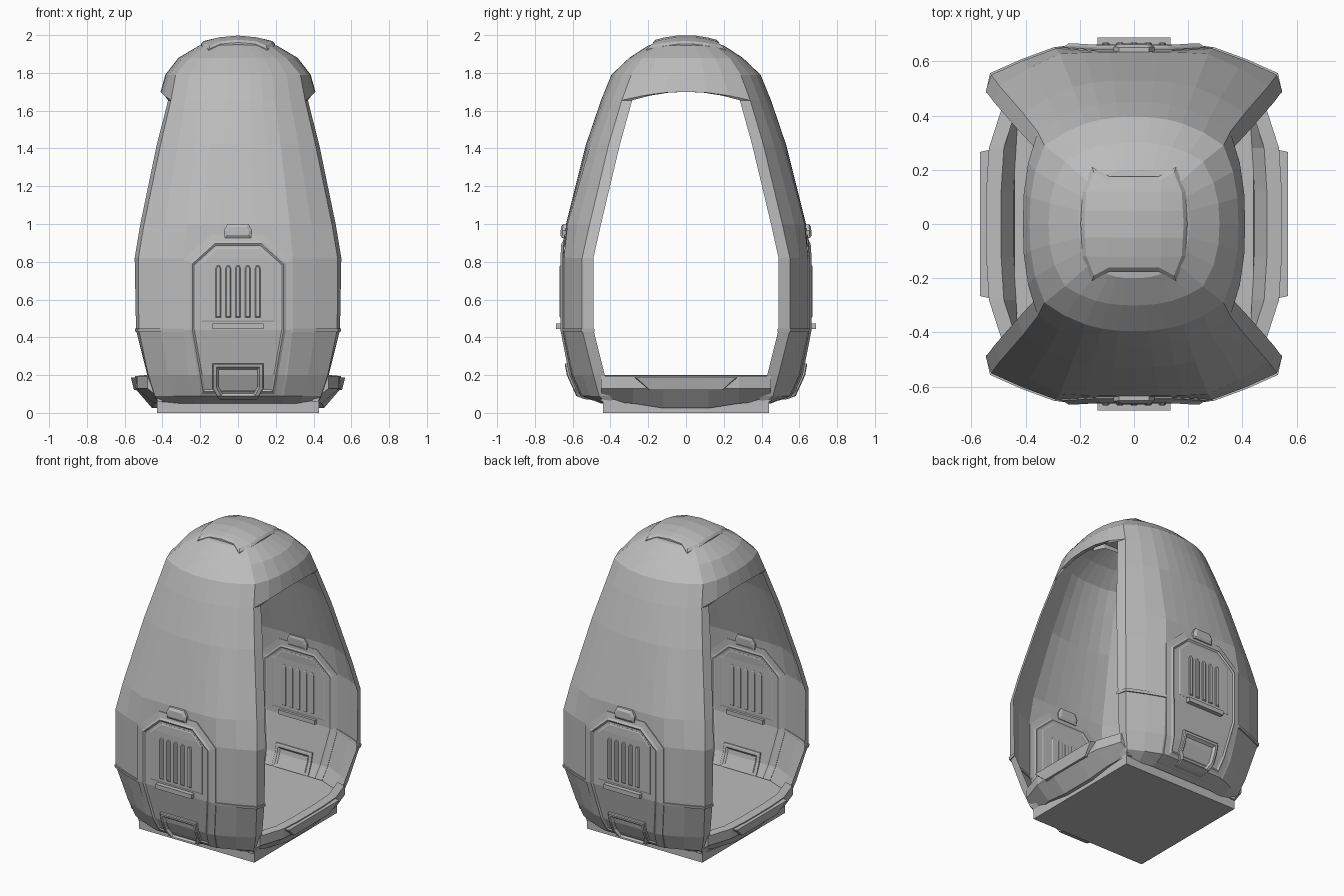
import bpy, bmesh, math
from mathutils import Vector

if "Cube" in bpy.data.objects:
    bpy.data.objects.remove(bpy.data.objects["Cube"])

grey = bpy.data.materials.new("pod grey")
grey.diffuse_color = (0.5, 0.5, 0.5, 1)
grey.use_nodes = True
grey.node_tree.nodes["Principled BSDF"].inputs["Base Color"].default_value = grey.diffuse_color


def finish(name, bm):
    bmesh.ops.remove_doubles(bm, verts=bm.verts, dist=0.0005)
    bmesh.ops.recalc_face_normals(bm, faces=bm.faces)
    me = bpy.data.meshes.new(name)
    bm.to_mesh(me)
    bm.free()
    me.materials.append(grey)
    ob = bpy.data.objects.new(name, me)
    bpy.context.collection.objects.link(ob)
    return ob


# Shell levels: z, wall depth at centre, outer corner x y, inner corner x y, side bulge x
LEVELS = [
    (0.05, 0.45, 0.42, 0.42, 0.42, 0.38, 0.42),
    (0.09, 0.55, 0.44, 0.46, 0.445, 0.40, 0.45),
    (0.20, 0.60, 0.475, 0.49, 0.48, 0.43, 0.5),
    (0.44, 0.647, 0.525, 0.55, 0.54, 0.49, 0.5),
    (0.82, 0.647, 0.527, 0.55, 0.547, 0.49, 0.5),
    (1.00, 0.635, 0.497, 0.51, 0.517, 0.45, 0.5),
    (1.42, 0.53, 0.41, 0.41, 0.43, 0.35, 0.45),
    (1.655, 0.45, 0.355, 0.34, 0.37, 0.285, 0.41),
    (1.79, 0.395, 0.33, 0.29, 0.30, 0.25, 0.385),
    (1.88, 0.30, 0.255, 0.23, 0.22, 0.19, 0.315),
    (1.945, 0.20, 0.165, 0.15, 0.13, 0.11, 0.205),
]
OPEN = 7


def level_at(z):
    for a, b in zip(LEVELS, LEVELS[1:]):
        if z <= b[0]:
            t = max(0, (z - a[0]) / (b[0] - a[0]))
            return [p + (q - p) * t for p, q in zip(a, b)]
    return LEVELS[-1]


TS = [-1, -0.78, -0.55, -0.37, -0.18, 0, 0.18, 0.37, 0.55, 0.78]
N, M = len(TS), 6      # facets across a wall and across a side


def drop(t, z):
    """Section of a wall: flat middle low down, rounder towards the top."""
    w = min(1, max(0, (z - 0.82) / 0.7))
    flat = max(0, (abs(t) - 0.55) / 0.45) ** 1.15
    return flat * (1 - w) + abs(t) ** 2.4 * w


def ring(i, inner):
    z, yc, xo, yo, xi, yi, sx = LEVELS[i]
    x, y = (xi, yi) if inner else (xo, yo)
    if inner:
        sx -= 0.025
    half = [Vector((x * t, -yc + (yc - y) * drop(t, z), z)) for t in TS]
    for k in range(M):
        s = -1 + 2 * k / M
        lift = 0.045 * (1 - s * s) if i == OPEN else 0
        half.append(Vector((x + (sx - x) * (1 - abs(s) ** 2.5), y * s, z + lift)))
    return half + [Vector((-p.x, -p.y, p.z)) for p in half]


# Egg shell: thin walls and dome, with an inward flange round each open side
bm = bmesh.new()


def quad(*pts):
    bm.faces.new([bm.verts.new(p) for p in pts])


rings = [(ring(i, False), ring(i, True)) for i in range(len(LEVELS))]
total = 2 * (N + M)
for i, (out, inn) in enumerate(rings):
    for k in range(total):
        j = (k + 1) % total
        wall = k % (N + M) < N
        if i + 1 < len(rings) and (wall or i >= OPEN):
            nxt = rings[i + 1][0]
            quad(out[k], out[j], nxt[j], nxt[k])
        if i == OPEN and not wall:
            quad(out[k], out[j], inn[j], inn[k])
        if i == len(rings) - 1:
            quad(out[k], out[j], Vector((0, 0, 1.978)))
    if i < OPEN:
        nxt = rings[i + 1]
        for k in (0, N, N + M, 2 * N + M):
            quad(out[k], inn[k], nxt[1][k], nxt[0][k])
finish("egg_shell", bm)


def sym(pts):
    return pts + [(-x, z) for x, z in reversed(pts)]


def plate_bm(pts, d0, d1, steps, cuts=(), xcuts=()):
    """Flat stepped plate in x/z, facing +y, cut along given z and x lines."""
    bm = bmesh.new()
    f = bm.faces.new([bm.verts.new((x, d0, z)) for x, z in pts])
    f.normal_update()
    if f.normal.y < 0:
        f.normal_flip()
    r = bmesh.ops.extrude_face_region(bm, geom=[f])
    top = [g for g in r["geom"] if isinstance(g, bmesh.types.BMFace)]
    for v in top[0].verts:
        v.co.y = d1
    if f.is_valid:
        bm.faces.remove(f)
    bm.normal_update()
    for inset, depth in steps:
        bmesh.ops.inset_region(bm, faces=top, thickness=inset, use_even_offset=True)
        for v in top[0].verts:
            v.co.y += depth
        bm.normal_update()
    for lines, no in ((cuts, (0, 0, 1)), (xcuts, (1, 0, 0))):
        for c in lines:
            bmesh.ops.bisect_plane(bm, geom=bm.verts[:] + bm.edges[:] + bm.faces[:],
                                   plane_co=Vector(no) * c, plane_no=no)
    return bm


def wall_plate(name, pts, d0, d1, steps=()):
    """Place one plate on both faces of both walls, following their slope."""
    for s, end in ((-1, "front"), (1, "back")):
        for inside in (False, True):
            bm = plate_bm(pts, d0, d1, steps, (0.09, 0.2, 0.44, 0.82))
            for v in bm.verts:
                yc, d = level_at(v.co.z)[1], v.co.y
                v.co.y = s * (yc - 0.001 - 0.6 * max(d, 0) if inside else yc + d)
                if not inside and d < 0:
                    v.co.y = s * yc
            finish(f"{end}_{'inner' if inside else 'outer'}_{name}", bm)


# Service panels with vents, handle bar, hatch and top clip
wall_plate("panel", sym([(0.225, 0.065), (0.29, 0.44), (0.29, 0.81), (0.14, 0.945)]),
           -0.01, 0.005, [(0.036, 0.005), (0.012, 0.008), (0.01, -0.007)])
wall_plate("vent_field", sym([(0.195, 0.48), (0.195, 0.80), (0.115, 0.875)]),
           -0.01, 0.012, [(0.008, 0.003)])
for n in range(5):
    x, w = -0.104 + 0.052 * n, 0.014
    wall_plate(f"vent_rib_{n}", [(x - w, 0.505), (x + w, 0.505), (x + w, 0.765),
                                 (x + w / 2, 0.78), (x - w / 2, 0.78), (x - w, 0.765)],
               0, 0.018, [(0.005, 0.005)])
wall_plate("handle_bar", sym([(0.135, 0.443), (0.135, 0.472)]), -0.01, 0.04)
wall_plate("hatch", sym([(0.10, 0.07), (0.135, 0.13), (0.135, 0.262)]),
           -0.01, 0.026, [(0.006, 0.005), (0.014, 0), (0.012, -0.016)])
wall_plate("clip", sym([(0.07, 0.925), (0.075, 0.965), (0.055, 1.0)]),
           -0.01, 0.016, [(0.016, 0.010)])

# Seam ribs around each wall and its flanges
ts = [-1, -0.985] + TS[1:] + [0.985, 1]
for s, end in ((-1, "front"), (1, "back")):
    bm = bmesh.new()
    loops = []
    for z in (0.428, 0.446):
        _, yc, xo, yo, xi, yi, _ = level_at(z)
        o = [((xo + 0.006) * t, yc + 0.006 - (yc - yo) * drop(t, z)) for t in ts]
        for t in reversed(ts):
            if abs(t) == 1:
                o.append(((xi + 0.006) * t, yi - 0.004))
            else:
                o.append((xo * t, yc - 0.006 - (yc - yo) * drop(t, z)))
        loops.append([bm.verts.new((x, s * y, z)) for x, y in o])
    a, b = loops
    for k in range(len(a)):
        j = (k + 1) % len(a)
        bm.faces.new((a[k], a[j], b[j], b[k]))
    for lp in loops:
        for k in range(len(ts) - 1):
            bm.faces.new((lp[k], lp[k + 1], lp[-2 - k], lp[-1 - k]))
    finish(f"{end}_seam_rib", bm)

# Roof cap following the dome
bm = plate_bm(sym([(0.09, -0.175), (0.155, -0.21), (0.19, -0.12), (0.197, 0),
                   (0.19, 0.12), (0.155, 0.21), (0.09, 0.175)]), -0.03, 0.008,
              [(0.014, 0.010)], (-0.12, -0.05, 0.05, 0.12), (-0.1, 0, 0.1))
for v in bm.verts:
    x, d, y = v.co
    v.co = (x, y, 1.982 - 0.95 * (x * x + y * y) + d)
finish("roof_cap", bm)


# Base and floor
def prism(name, pts, z0, z1):
    bm = bmesh.new()
    lo, hi = ([bm.verts.new((x, y, z)) for x, y in pts] for z in (z0, z1))
    bm.faces.new(lo)
    bm.faces.new(hi)
    for k in range(len(pts)):
        j = (k + 1) % len(pts)
        bm.faces.new((lo[k], lo[j], hi[j], hi[k]))
    finish(name, bm)


prism("base", sym([(0.43, -0.44), (0.43, 0.44)]), 0, 0.07)
prism("floor", sym([(0.25, -0.54), (0.44, -0.46), (0.44, 0.46), (0.25, 0.54)]), 0.1, 0.13)

# Side sills with step pads: y, outer x, height of the underside
for s, side in ((-1, "left"), (1, "right")):
    bm = bmesh.new()
    rows = []
    for y, x, zb in ((-0.45, 0.48, 0.06), (-0.28, 0.535, 0.05), (-0.12, 0.545, 0.025),
                     (0.12, 0.545, 0.025), (0.28, 0.535, 0.05), (0.45, 0.48, 0.06)):
        prof = [(0.425, zb), (x - 0.09, zb), (x, 0.13), (x, 0.195),
                (x - 0.055, 0.2), (x - 0.1 if abs(y) < 0.4 else 0.425, 0.13)]
        rows.append([bm.verts.new((s * px, y, pz)) for px, pz in prof])
    for a, b in zip(rows, rows[1:]):
        for k in range(6):
            j = (k + 1) % 6
            bm.faces.new((a[k], a[j], b[j], b[k]))
    bm.faces.new(rows[0])
    bm.faces.new(rows[-1])
    finish(f"{side}_sill", bm)

    bm = bmesh.new()
    shape = [(-0.28, 0.188), (-0.2, 0.12), (0.2, 0.12), (0.28, 0.188)]
    near = [bm.verts.new((s * 0.5, y, z)) for y, z in shape]
    far = [bm.verts.new((s * (0.55 + (z - 0.12) * 0.25), y * 0.95, z)) for y, z in shape]
    bm.faces.new(near)
    bm.faces.new(far)
    for k in range(4):
        j = (k + 1) % 4
        bm.faces.new((near[k], near[j], far[j], far[k]))
    finish(f"{side}_step_pad", bm)
